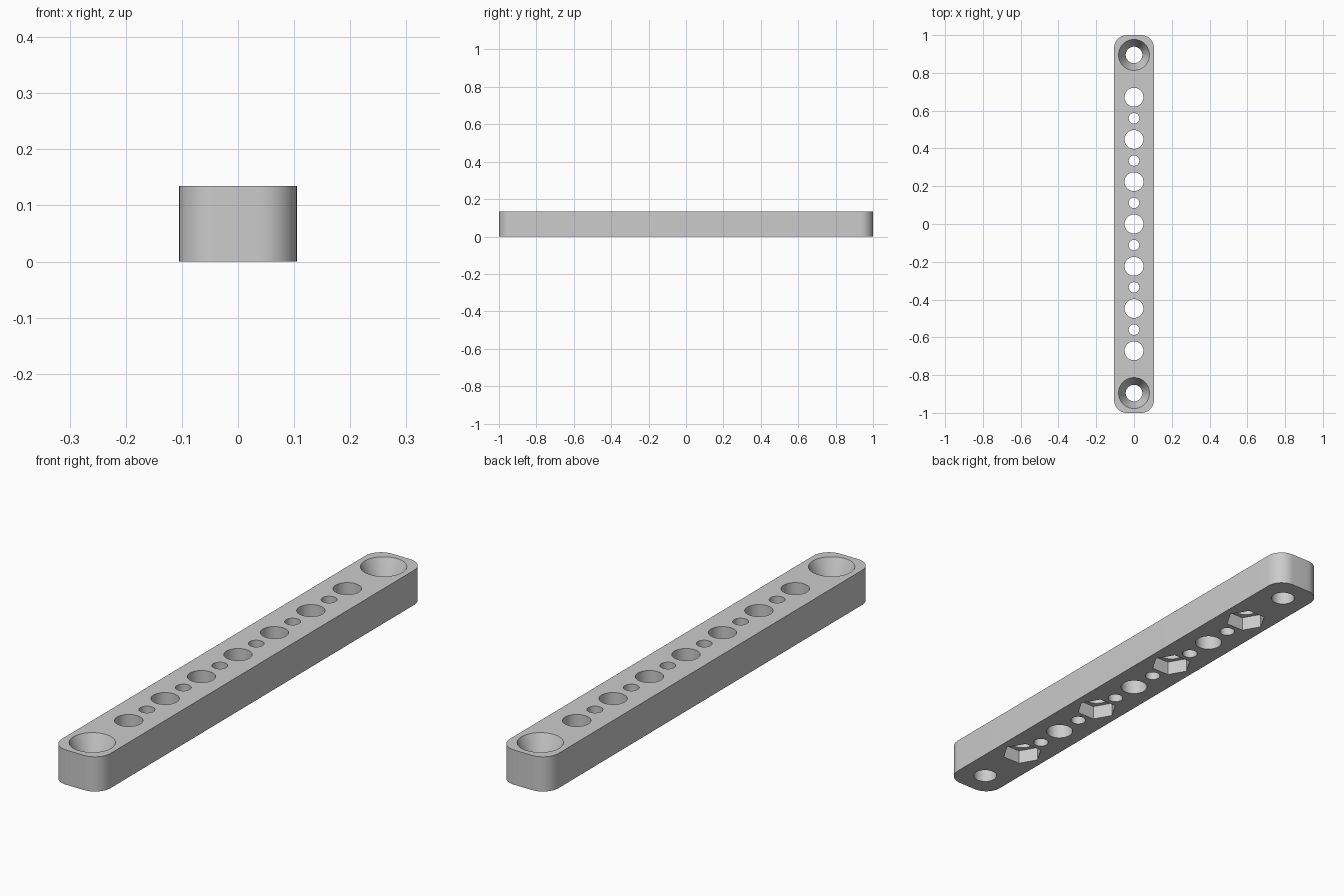
import bpy
import bmesh
import math

HALF_W, HALF_L, HEIGHT, CORNER = 0.105, 1.0, 0.135, 0.067
PITCH = 0.2238          # spacing of the large holes
END_Y = 4 * PITCH       # screw holes near the ends
EPS = 0.02              # cutters overshoot the surfaces

if "Cube" in bpy.data.objects:
    bpy.data.objects.remove(bpy.data.objects["Cube"])

grey = bpy.data.materials.new("plain grey")
grey.use_nodes = True
grey.diffuse_color = (0.6, 0.6, 0.6, 1)
grey.node_tree.nodes["Principled BSDF"].inputs["Base Color"].default_value = (0.6, 0.6, 0.6, 1)


def finish(name, bm):
    bmesh.ops.recalc_face_normals(bm, faces=bm.faces)
    mesh = bpy.data.meshes.new(name)
    bm.to_mesh(mesh)
    bm.free()
    mesh.materials.append(grey)
    obj = bpy.data.objects.new(name, mesh)
    bpy.context.collection.objects.link(obj)
    return obj


def lathe(bm, y, profile, sides=48):
    """Closed solid from (radius, z) rings around a vertical axis at y."""
    rings = []
    for r, z in profile:
        angles = [2 * math.pi * i / sides for i in range(sides)]
        rings.append([bm.verts.new((r * math.cos(a), y + r * math.sin(a), z)) for a in angles])
    for low, high in zip(rings, rings[1:]):
        for i in range(sides):
            j = (i + 1) % sides
            bm.faces.new((low[i], low[j], high[j], high[i]))
    bm.faces.new(rings[0][::-1])
    bm.faces.new(rings[-1])


# Rounded bar
bm = bmesh.new()
outline = []
for k, (sx, sy) in enumerate([(1, 1), (-1, 1), (-1, -1), (1, -1)]):
    for i in range(13):
        a = math.pi / 2 * (k + i / 12)
        outline.append(bm.verts.new((sx * (HALF_W - CORNER) + CORNER * math.cos(a),
                                     sy * (HALF_L - CORNER) + CORNER * math.sin(a), 0)))
base = bm.faces.new(outline)
top = bmesh.ops.extrude_face_region(bm, geom=[base], use_keep_orig=True)
bmesh.ops.translate(bm, vec=(0, 0, HEIGHT),
                    verts=[g for g in top["geom"] if isinstance(g, bmesh.types.BMVert)])
bar = finish("perforated_bar", bm)

# Through holes: large on the pitch, small halfway between
bm = bmesh.new()
for n in range(-6, 7):
    radius = 0.028 if n % 2 else 0.05
    lathe(bm, n * PITCH / 2, [(radius, -EPS), (radius, HEIGHT + EPS)])
# Countersunk screw holes at both ends
for y in (-END_Y, END_Y):
    lathe(bm, y, [(0.044, -EPS), (0.044, 0.05), (0.082, HEIGHT), (0.082, HEIGHT + EPS)])
holes = finish("hole_cutter", bm)

# Hexagonal nut pockets in the underside, at every other large hole
bm = bmesh.new()
for n in (-3, -1, 1, 3):
    lathe(bm, n * PITCH, [(0.076, -EPS), (0.076, 0.055)], sides=6)
pockets = finish("pocket_cutter", bm)

for cutter in (holes, pockets):
    cut = bar.modifiers.new(cutter.name, "BOOLEAN")
    cut.operation = "DIFFERENCE"
    cut.solver = "EXACT"
    cut.object = cutter

# Bake the cuts and drop the cutters
bpy.context.view_layer.update()
result = bpy.data.meshes.new_from_object(bar.evaluated_get(bpy.context.evaluated_depsgraph_get()))
bar.modifiers.clear()
bar.data = result
for cutter in (holes, pockets):
    bpy.data.objects.remove(cutter)

bpy.ops.object.select_all(action="DESELECT")
bar.select_set(True)
bpy.context.view_layer.objects.active = bar
bpy.ops.object.shade_smooth_by_angle(angle=math.radians(20))
